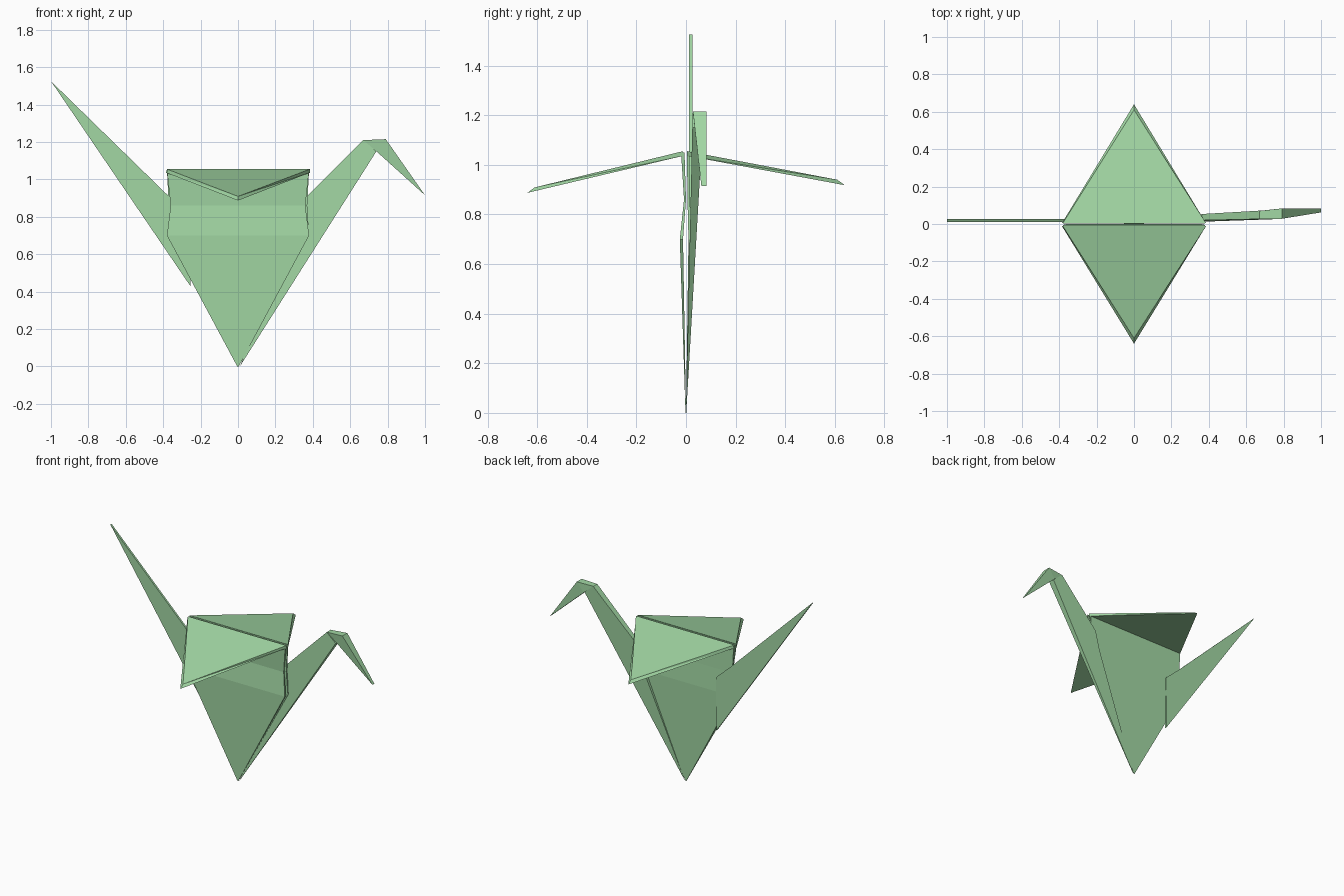
import bpy
import bmesh

if "Cube" in bpy.data.objects:
    bpy.data.objects.remove(bpy.data.objects["Cube"])

green = bpy.data.materials.new("green_paper")
green.diffuse_color = (0.36, 0.68, 0.37, 1)
green.use_nodes = True
green.node_tree.nodes["Principled BSDF"].inputs["Base Color"].default_value = green.diffuse_color


def solid(name, loop_a, loop_b):
    """Flat-faced folded paper piece bridging two matching outlines."""
    bm = bmesh.new()
    a = [bm.verts.new(p) for p in loop_a]
    b = [bm.verts.new(p) for p in loop_b]
    n = len(a)
    bm.faces.new(a)
    bm.faces.new(b[::-1])
    for i in range(n):
        j = (i + 1) % n
        bm.faces.new((a[j], a[i], b[i], b[j]))
    bmesh.ops.triangulate(bm, faces=[f for f in bm.faces if len(f.verts) > 3])
    bmesh.ops.recalc_face_normals(bm, faces=bm.faces)
    mesh = bpy.data.meshes.new(name)
    bm.to_mesh(mesh)
    bm.free()
    mesh.materials.append(green)
    obj = bpy.data.objects.new(name, mesh)
    bpy.context.collection.objects.link(obj)
    return obj


def panel(name, rows):
    """Body panel from rows of half width, height, outer y and inner y."""
    for k, (lo, hi) in enumerate(zip(rows, rows[1:])):
        loops = []
        for side in (2, 3):
            loops.append([(-lo[0], lo[side], lo[1]), (lo[0], lo[side], lo[1]),
                          (hi[0], hi[side], hi[1]), (-hi[0], hi[side], hi[1])])
        solid(f"{name}_{k + 1}", *loops)


def wing(name, s, base_y, tip_z):
    """Wing slab: small top layer over a slightly larger lower layer."""
    top = [(-0.38, base_y, 1.055), (0.385, base_y, 1.055), (0, s * 0.61, tip_z + 0.022)]
    low = [(-0.385, base_y, 1.036), (0.385, base_y, 1.036), (0, s * 0.64, tip_z)]
    solid(name, top, low)


# Body: creased front panel and flatter back panel meeting at the bottom point
panel("body_front", [(0.004, 0, -0.002, 0), (0.38, 0.70, -0.025, -0.012),
                     (0.36, 0.86, -0.008, 0.0), (0.38, 1.05, -0.02, -0.006)])
panel("body_back", [(0.004, 0, 0.002, 0), (0.38, 0.70, 0.022, 0.01),
                    (0.37, 0.86, 0.016, 0.006), (0.38, 1.05, 0.014, 0.004)])

# Wings
wing("front_wing", -1, -0.012, 0.887)
wing("back_wing", 1, 0.005, 0.918)

# Tail: a flat sheet tucked between the panels
tail = [(-1, 1.525), (-0.37, 0.91), (-0.25, 0.80), (-0.255, 0.43)]
solid("tail", [(x, 0.012, z) for x, z in tail], [(x, 0.026, z) for x, z in tail])

# Neck: two sheets spreading apart towards the head
neck = [(0.01, 0), (0.74, 1.15), (0.67, 1.21), (0.37, 0.91), (0.33, 0.78)]
solid("neck", [(x, 0.022 * z, z) for x, z in neck],
      [(x, 0.001 + 0.058 * z, z) for x, z in neck])

# Head: folded down, tapering to the beak
head = [(0.67, 1.21), (0.79, 1.215), (1, 0.915), (0.74, 1.15)]
solid("head", [(x, y, z) for (x, z), y in zip(head, (0.028, 0.028, 0.062, 0.035))],
      [(x, y, z) for (x, z), y in zip(head, (0.07, 0.083, 0.083, 0.078))])
